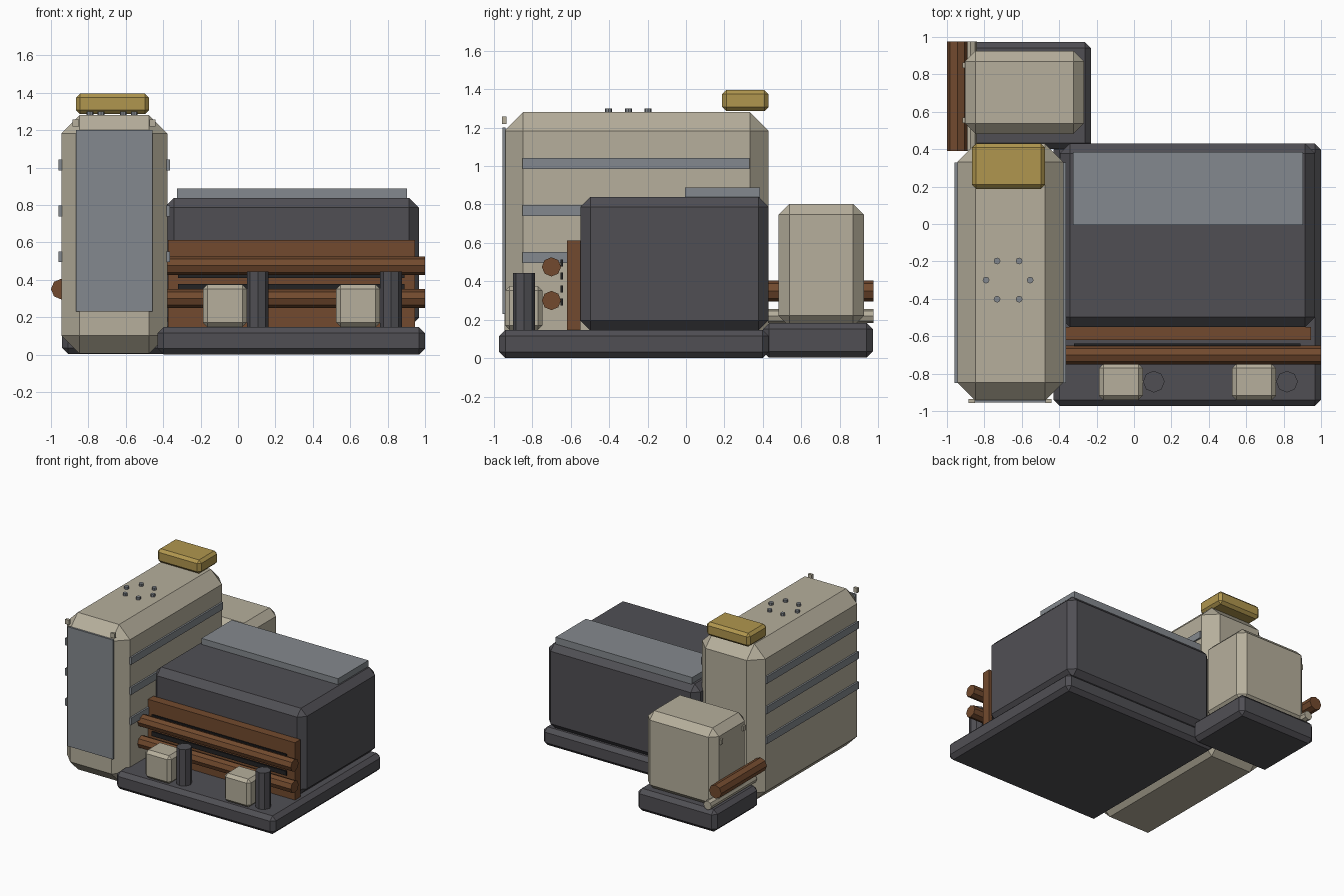
import bpy, bmesh, math
from mathutils import Matrix, Vector

if "Cube" in bpy.data.objects:
    bpy.data.objects.remove(bpy.data.objects["Cube"])


def srgb(r, g, b):
    return [((c / 255 + 0.055) / 1.055) ** 2.4 for c in (r, g, b)] + [1.0]


def material(name, rgb):
    m = bpy.data.materials.new(name)
    m.diffuse_color = srgb(*rgb)
    m.use_nodes = True
    m.node_tree.nodes["Principled BSDF"].inputs["Base Color"].default_value = m.diffuse_color
    return m


BEIGE = material("beige", (182, 175, 156))
DARK = material("charcoal", (80, 79, 84))
GOLD = material("ochre", (176, 150, 78))
BROWN = material("brown", (114, 74, 46))
GREY = material("steel grey", (132, 137, 142))
BLACK = material("near black", (34, 34, 36))


def finish(bm, name, mat):
    me = bpy.data.meshes.new(name)
    bm.to_mesh(me)
    bm.free()
    me.materials.append(mat)
    ob = bpy.data.objects.new(name, me)
    bpy.context.collection.objects.link(ob)
    return ob


def box(name, mat, x, y, z, chamfer=0.0):
    """Box from (min, max) ranges, with an optional flat chamfer on every edge."""
    bm = bmesh.new()
    size = [r[1] - r[0] for r in (x, y, z)]
    centre = Vector([(r[0] + r[1]) / 2 for r in (x, y, z)])
    bmesh.ops.create_cube(bm, size=1, matrix=Matrix.Translation(centre) @ Matrix.Diagonal((*size, 1)))
    if chamfer:
        bmesh.ops.bevel(bm, geom=bm.edges[:], offset=chamfer, segments=1, affect='EDGES')
    return finish(bm, name, mat)


def rod(name, mat, centre, radius, length, axis='Z'):
    """Eight-sided rod along one axis."""
    turn = {'X': Matrix.Rotation(math.pi / 2, 4, 'Y'),
            'Y': Matrix.Rotation(math.pi / 2, 4, 'X'),
            'Z': Matrix.Identity(4)}[axis]
    bm = bmesh.new()
    bmesh.ops.create_cone(bm, cap_ends=True, segments=8, radius1=radius, radius2=radius,
                          depth=length, matrix=Matrix.Translation(centre) @ turn)
    return finish(bm, name, mat)


# Tall tower with front panel, side ribs, corner pegs and roof cap
box("tower", BEIGE, (-0.945, -0.378), (-0.945, 0.43), (0.005, 1.28), 0.098)
box("tower_front_panel", GREY, (-0.865, -0.457), (-0.955, -0.94), (0.23, 1.20))
for i, z in enumerate((0.523, 0.768, 1.013)):
    for side, x in (("left", -0.945), ("right", -0.378)):
        box(f"tower_rib_{side}_{i}", GREY, (x - 0.014, x + 0.014), (-0.85, 0.33), (z - 0.029, z + 0.029))
for i, x in enumerate((-0.867, -0.457)):
    box(f"tower_peg_{i}", BEIGE, (x - 0.017, x + 0.017), (-0.957, -0.935), (1.218, 1.256))
box("roof_cap", GOLD, (-0.866, -0.476), (0.188, 0.43), (1.285, 1.395), 0.022)
for i in range(6):
    a = i * math.pi / 3
    rod(f"roof_bolt_{i}", GREY, (-0.673 + 0.118 * math.cos(a), -0.30 + 0.118 * math.sin(a), 1.285),
        0.018, 0.03)

# Main plinth, dark housing and raised roof plate
box("main_plinth", DARK, (-0.43, 1.0), (-0.972, 0.43), (0.0, 0.147), 0.032)
box("housing", DARK, (-0.395, 0.967), (-0.55, 0.43), (0.145, 0.838), 0.052)
box("housing_roof_plate", GREY, (-0.325, 0.903), (-0.005, 0.385), (0.83, 0.887))

# Front board with logs and dark slats
box("front_board", BROWN, (-0.375, 0.946), (-0.62, -0.55), (0.146, 0.613))
for i, z in enumerate((0.30, 0.475)):
    rod(f"front_log_{i}", BROWN, (0.285, -0.70, z), 0.05, 1.43, 'X')
for i in range(4):
    z = 0.292 + 0.068 * i
    box(f"front_slat_{i}", BLACK, (-0.32, 0.89), (-0.652, -0.64), (z - 0.018, z + 0.018))

# Crates and posts on the plinth
for i, x in enumerate((-0.07, 0.642)):
    box(f"crate_{i}", BEIGE, (x - 0.117, x + 0.117), (-0.942, -0.746), (0.147, 0.375), 0.024)
    rod(f"post_{i}", DARK, (x + 0.176, -0.843, 0.29), 0.058, 0.306)

# Rear annex on its own plinth
box("annex_plinth", DARK, (-0.94, -0.23), (0.40, 0.972), (0.003, 0.183), 0.032)
box("annex", BEIGE, (-0.904, -0.267), (0.482, 0.925), (0.165, 0.803), 0.056)
for i, y in enumerate((0.555, 0.848)):
    box(f"annex_peg_{i}", BEIGE, (-0.918, -0.895), (y - 0.015, y + 0.015), (0.68, 0.72))
rod("annex_log", BROWN, (-0.945, 0.682, 0.35), 0.055, 0.585, 'Y')
rod("annex_pipe", BEIGE, (-0.875, 0.682, 0.22), 0.036, 0.585, 'Y')
